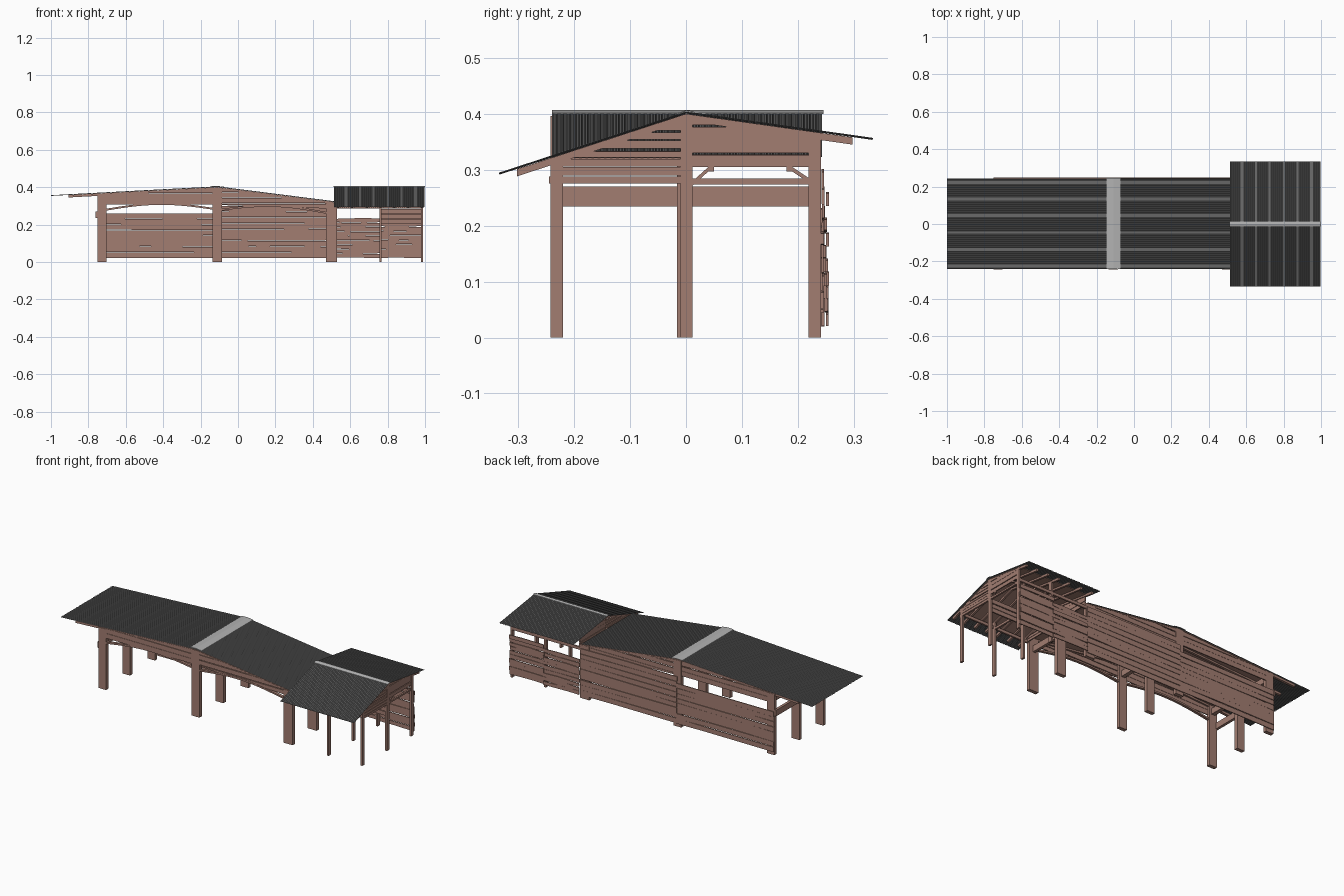
import bpy, bmesh, math, random

if "Cube" in bpy.data.objects:
    bpy.data.objects.remove(bpy.data.objects["Cube"])
random.seed(4)

def material(name, rgb):
    m = bpy.data.materials.new(name)
    m.diffuse_color = (*rgb, 1)
    m.use_nodes = True
    m.node_tree.nodes["Principled BSDF"].inputs["Base Color"].default_value = m.diffuse_color
    return m

WOOD = material("wood", (0.36, 0.205, 0.165))
TIN = material("corrugated_tin", (0.14, 0.14, 0.14))
CAP = material("ridge_metal", (0.45, 0.45, 0.45))

def finish(bm, name, mat):
    bmesh.ops.recalc_face_normals(bm, faces=bm.faces)
    me = bpy.data.meshes.new(name)
    bm.to_mesh(me)
    bm.free()
    me.materials.append(mat)
    ob = bpy.data.objects.new(name, me)
    bpy.context.collection.objects.link(ob)
    return ob

def prism(bm, pts, axis, a, b):
    """Extrude an outline (horizontal, z) along x or y from a to b."""
    def put(p, d):
        return (d, p[0], p[1]) if axis == 'x' else (p[0], d, p[1])
    lo = [bm.verts.new(put(p, a)) for p in pts]
    hi = [bm.verts.new(put(p, b)) for p in pts]
    n = len(pts)
    bm.faces.new(lo)
    bm.faces.new(hi[::-1])
    for i in range(n):
        bm.faces.new((lo[i], hi[i], hi[(i + 1) % n], lo[(i + 1) % n]))

def box(bm, x, y, z):
    prism(bm, [(x[0], z[0]), (x[1], z[0]), (x[1], z[1]), (x[0], z[1])], 'y', *y)

def strip(bm, path, depth, axis, a, b):
    """Beam hanging `depth` below a path."""
    prism(bm, path + [(u, z - depth) for u, z in reversed(path)], axis, a, b)

def clip(poly, z, keep):
    """Keep the part of an outline above (+1) or below (-1) a height."""
    out = []
    for p, q in zip(poly, poly[1:] + poly[:1]):
        dp, dq = (p[1] - z) * keep, (q[1] - z) * keep
        if dp >= 0:
            out.append(p)
        if dp * dq < 0:
            t = dp / (dp - dq)
            out.append((p[0] + t * (q[0] - p[0]), z))
    return out

def boards(bm, poly, axis, a, b, step=0.03, gap=0.0025):
    """Fill an outline with horizontal boards."""
    z, top = min(p[1] for p in poly), max(p[1] for p in poly)
    while z < top - 0.004:
        row = clip(clip(poly, z, 1), z + step - gap * random.random() * 2, -1)
        if len(row) > 2:
            j = random.uniform(-0.0012, 0.0012)
            prism(bm, row, axis, a + j, b + j)
        z += step

def main_z(x):
    return 0.402 + (x + 0.11) * (0.053 if x < -0.11 else -0.127)

def annex_z(y):
    return 0.402 + (y * 0.327 if y < 0 else -y * 0.141)

# Corrugated roof sheets
def corrugated(name, f, u, v, axis, waves=44, amp=0.0022):
    bm = bmesh.new()
    pitch = (v[1] - v[0]) / waves
    rows = []
    for uu in u:
        row = []
        for i in range(waves):
            for t, h in ((0, 0), (.3, 0), (.5, 1), (.8, 1)):
                d = v[0] + (i + t) * pitch
                z = f(uu) + h * amp
                row.append(bm.verts.new((uu, d, z) if axis == 'x' else (d, uu, z)))
        rows.append(row)
    for r, s in zip(rows, rows[1:]):
        for i in range(len(r) - 1):
            bm.faces.new((r[i], r[i + 1], s[i + 1], s[i]))
    ob = finish(bm, name, TIN)
    mod = ob.modifiers.new("thickness", 'SOLIDIFY')
    mod.thickness = 0.0015

corrugated("main_roof", main_z, (-1.0, -0.11, 0.52), (-0.24, 0.245), 'x')
corrugated("annex_roof", annex_z, (-0.334, 0, 0.334), (0.512, 1.0), 'y')

# Ridge caps
bm = bmesh.new()
strip(bm, [(x, main_z(x) + 0.0045) for x in (-0.147, -0.11, -0.072)], 0.002, 'y', -0.24, 0.246)
finish(bm, "main_ridge_cap", CAP)
bm = bmesh.new()
strip(bm, [(y, annex_z(y) + 0.0045) for y in (-0.014, 0, 0.014)], 0.002, 'x', 0.511, 1.0)
finish(bm, "annex_ridge_cap", CAP)

# Posts
bm = bmesh.new()
for x0, x1 in ((-0.752, -0.702), (-0.137, -0.085), (0.47, 0.53)):
    for y in (-0.231, -0.005, 0.23):
        box(bm, (x0, x1), (y - 0.011, y + 0.011), (0, main_z((x0 + x1) / 2) - 0.006))
finish(bm, "main_posts", WOOD)
bm = bmesh.new()
for x in (0.762, 0.984):
    for y in (-0.231, 0.001, 0.23):
        box(bm, (x - 0.006, x + 0.006), (y - 0.011, y + 0.011), (0, annex_z(y) - 0.006))
finish(bm, "annex_posts", WOOD)

# Roof boarding and rafters
bm = bmesh.new()
strip(bm, [(x, main_z(x) - 0.002) for x in (-0.76, -0.11, 0.51)], 0.003, 'y', -0.236, 0.24)
strip(bm, [(y, annex_z(y) - 0.002) for y in (-0.25, 0, 0.25)], 0.003, 'x', 0.53, 0.99)
finish(bm, "roof_boarding", WOOD)
bm = bmesh.new()
for y in (-0.231, -0.115, -0.005, 0.115, 0.23):
    strip(bm, [(x, main_z(x) - 0.002) for x in (-0.905, -0.11, 0.51)], 0.013, 'y', y - 0.007, y + 0.007)
for x in (0.535, 0.61, 0.69, 0.762, 0.835, 0.91, 0.982):
    strip(bm, [(y, annex_z(y) - 0.002) for y in (-0.302, 0, 0.298)], 0.013, 'x', x - 0.006, x + 0.006)
finish(bm, "rafters", WOOD)

# Boarded gables
bm = bmesh.new()
for y in (-0.236, 0.236):
    boards(bm, [(-0.72, 0.308), (-0.11, 0.308), (-0.11, 0.396), (-0.72, main_z(-0.72) - 0.006)],
           'y', y - 0.003, y + 0.003)
    boards(bm, [(-0.11, 0.305), (0.5, 0.285), (0.5, main_z(0.5) - 0.006), (-0.11, 0.396)],
           'y', y - 0.003, y + 0.003)
finish(bm, "main_gables", WOOD)
bm = bmesh.new()
for x in (0.534, 0.986):
    boards(bm, [(-0.24, 0.29), (0, 0.29), (0, 0.396), (-0.24, annex_z(-0.24) - 0.006)],
           'x', x - 0.003, x + 0.003, 0.016)
    boards(bm, [(0, 0.305), (0.24, 0.305), (0.24, annex_z(0.24) - 0.006), (0, 0.396)],
           'x', x - 0.003, x + 0.003, 0.025)
finish(bm, "annex_gables", WOOD)

# Cross beams and tie beams
bm = bmesh.new()
for x in (-0.755, 0.50):
    box(bm, (x - 0.008, x + 0.008), (-0.235, 0.24), (0.234, 0.27))
for x in (-0.727, -0.11):
    box(bm, (x - 0.012, x + 0.012), (-0.235, 0.24), (0.31, 0.345))
for x in (0.762, 0.984):
    box(bm, (x - 0.005, x + 0.005), (-0.245, 0.0), (0.275, 0.288))
    box(bm, (x - 0.005, x + 0.005), (0.0, 0.24), (0.274, 0.284))
    strip(bm, [(0.01, 0.278), (0.04, 0.305), (0.05, 0.305)], 0.008, 'x', x - 0.004, x + 0.004)
    strip(bm, [(0.18, 0.305), (0.19, 0.305), (0.22, 0.285)], 0.008, 'x', x - 0.004, x + 0.004)
for y in (-0.236, 0.236):
    box(bm, (0.53, 0.99), (y - 0.005, y + 0.005), (0.285, 0.302))
finish(bm, "cross_beams", WOOD)

# Arched braces on the front
bm = bmesh.new()
for x0, x1, z0, z1 in ((-0.702, -0.137, 0.285, 0.29), (-0.085, 0.47, 0.285, 0.268)):
    path = [(x0 + (x1 - x0) * t / 12,
             z0 + (z1 - z0) * t / 12 + 0.028 * math.sin(math.pi * t / 12)) for t in range(13)]
    strip(bm, path, 0.01, 'y', -0.24, -0.224)
finish(bm, "arched_braces", WOOD)

# Weathered plank walls along the back
def plank_wall(name, x0, x1, z0, z1, n, y, wobble):
    bm = bmesh.new()
    h = (z1 - z0) / n
    for i in range(n):
        z = z0 + i * h
        a, b, c, d = (random.uniform(-0.0025, 0.0025) for _ in range(4))
        j = random.uniform(0, wobble)
        m = x0 + (x1 - x0) * random.uniform(.3, .7)
        prism(bm, [(x0, z + a), (m, z + b), (x1, z + c), (x1, z + h - 0.002 + d),
                   (m, z + h - 0.001 + a), (x0, z + h - 0.002 + b)], 'y', y + j, y + j + 0.005)
    finish(bm, name, WOOD)

plank_wall("back_wall_left", -0.752, -0.108, 0.022, 0.262, 8, 0.24, 0.003)
plank_wall("back_wall_middle", -0.112, 0.525, 0.022, 0.30, 9, 0.24, 0.003)
plank_wall("annex_wall_inner", 0.528, 0.765, 0.022, 0.235, 9, 0.241, 0.01)
plank_wall("annex_wall_outer", 0.76, 0.99, 0.022, 0.262, 10, 0.241, 0.01)

# Hanging panel inside the annex
bm = bmesh.new()
boards(bm, [(0.768, 0.205), (0.98, 0.205), (0.98, 0.285), (0.768, 0.285)], 'y', -0.004, 0.004, 0.027)
finish(bm, "annex_inner_panel", WOOD)
